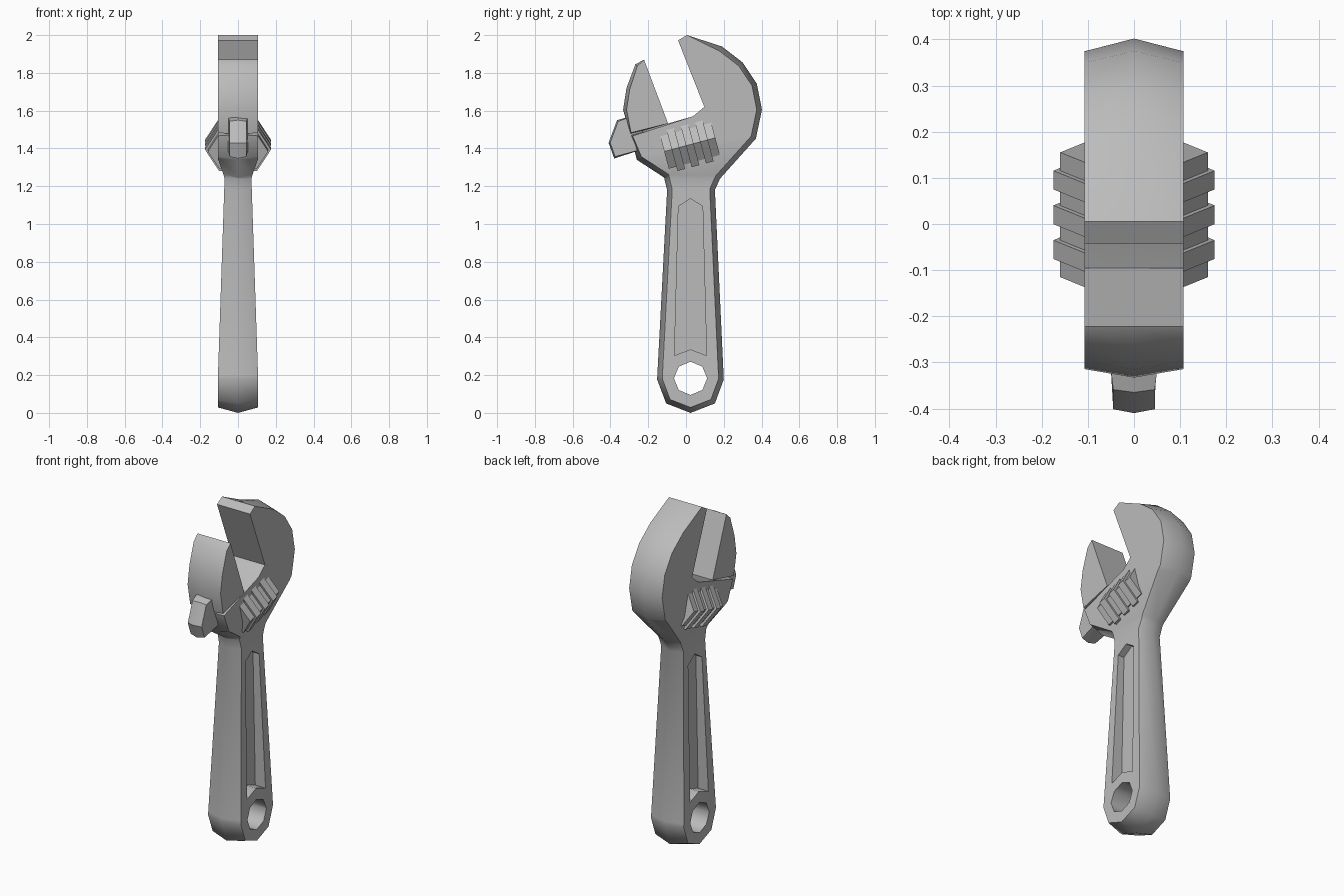
import bpy
import bmesh
import math
from mathutils import Vector, Matrix

cube = bpy.data.objects.get("Cube")
if cube:
    bpy.data.objects.remove(cube, do_unlink=True)

steel = bpy.data.materials.new("grey steel")
steel.use_nodes = True
GREY = (0.5, 0.5, 0.5, 1)
steel.diffuse_color = GREY
steel.node_tree.nodes["Principled BSDF"].inputs["Base Color"].default_value = GREY


def add_object(name, bm, smooth=None):
    bmesh.ops.recalc_face_normals(bm, faces=bm.faces)
    mesh = bpy.data.meshes.new(name)
    bm.to_mesh(mesh)
    bm.free()
    mesh.materials.append(steel)
    obj = bpy.data.objects.new(name, mesh)
    bpy.context.collection.objects.link(obj)
    if smooth:
        select(obj)
        bpy.ops.object.shade_smooth_by_angle(angle=math.radians(smooth))
    return obj


def select(obj):
    bpy.ops.object.select_all(action="DESELECT")
    obj.select_set(True)
    bpy.context.view_layer.objects.active = obj


def inset(outline, depth):
    """Move each point of a counterclockwise outline inward; a third value scales the move."""
    pts = [Vector(p[:2]) for p in outline]
    result = []
    for i, p in enumerate(pts):
        a = (p - pts[i - 1]).normalized()
        b = (pts[(i + 1) % len(pts)] - p).normalized()
        n1, n2 = Vector((-a.y, a.x)), Vector((-b.y, b.x))
        weight = outline[i][2] if len(outline[i]) > 2 else 1
        result.append(p + (n1 + n2) / (1 + n1.dot(n2)) * depth * weight)
    return result


def ridged_plate(outline, depth, half_width, cuts=()):
    """Plate facing +-x whose rim rises to a ridge on the middle plane."""
    bm = bmesh.new()
    small = inset(outline, depth)
    rings = []
    for x, ring in ((-1, small), (0, outline), (1, small)):
        rings.append([bm.verts.new((x, p[0], p[1])) for p in ring])
    count = len(outline)
    for low, high in zip(rings, rings[1:]):
        for i in range(count):
            j = (i + 1) % count
            bm.faces.new((low[i], low[j], high[j], high[i]))
    bm.faces.new(rings[0])
    bm.faces.new(rings[-1])
    for point, normal in cuts:
        bmesh.ops.bisect_plane(bm, geom=bm.verts[:] + bm.edges[:] + bm.faces[:],
                               dist=0.002, plane_co=point, plane_no=normal)
    for v in bm.verts:
        v.co.x *= half_width(v.co.y, v.co.z)
    return bm


def prism(bm, profile, start, end, place):
    """Straight prism; place maps (u, v, distance) to a position."""
    ends = [[bm.verts.new(place(u, v, d)) for u, v in profile] for d in (start, end)]
    for i in range(len(profile)):
        j = (i + 1) % len(profile)
        bm.faces.new((ends[0][i], ends[0][j], ends[1][j], ends[1][i]))
    for ring in ends:
        bm.faces.new(ring)


def carve(target, profile, start, end):
    bm = bmesh.new()
    prism(bm, profile, start, end, lambda u, v, d: (d, u, v))
    cutter = add_object("cutter", bm)
    cutter.hide_render = True
    mod = target.modifiers.new("carve", "BOOLEAN")
    mod.operation = "DIFFERENCE"
    mod.solver = "EXACT"
    mod.object = cutter
    select(target)
    bpy.ops.object.modifier_apply(modifier=mod.name)
    bpy.data.objects.remove(cutter, do_unlink=True)


# Handle and fixed jaw in one forged body
NECK, SLOPE = 1.24, 0.178


def body_width(y, z):
    shoulder = 1.386 + SLOPE * y
    if z <= 0.2:
        return 0.106
    if z <= NECK:
        return 0.106 - 0.035 * (z - 0.2) / (NECK - 0.2)
    if z < shoulder:
        return 0.071 + 0.036 * (z - NECK) / (shoulder - NECK)
    return 0.107


body_outline = [
    (0.024, 0), (0.153, 0.05), (0.2, 0.177), (0.153, 1.18), (0.18, 1.24),
    (0.37, 1.452), (0.402, 1.605), (0.375, 1.743), (0.3, 1.855), (0.19, 1.94),
    (0.005, 2, 0), (-0.042, 1.972, 0), (0.097, 1.62, 0), (0.037, 1.57, 0),
    (-0.296, 1.474, 0.4), (-0.26, 1.34), (-0.116, 1.246), (-0.1, 1.18),
    (-0.153, 0.177), (-0.105, 0.05)]
cuts = [((0, 0, 0.2), (0, 0, 1)), ((0, 0, NECK), (0, 0, 1)),
        ((0, 0, 1.386), (0, -SLOPE, 1))]
body = add_object("handle_and_fixed_jaw",
                  ridged_plate(body_outline, 0.027, body_width, cuts))

# Hanging hole and the recessed panel on each side
hole = [(0.024 + 0.088 * math.sin(k * math.pi / 4),
         0.183 + 0.088 * math.cos(k * math.pi / 4)) for k in range(8)]
carve(body, hole, -0.3, 0.3)
panel = [(0.024, 1.135), (-0.04, 1.093), (-0.061, 0.304),
         (0.024, 0.336), (0.109, 0.304), (0.088, 1.093)]
for side in (-1, 1):
    carve(body, panel, side * 0.036, side * 0.3)
select(body)
bpy.ops.object.shade_smooth_by_angle(angle=math.radians(48))

# Sliding jaw
jaw_outline = [(-0.222, 1.87, 0), (-0.268, 1.845, 0.7), (-0.315, 1.72), (-0.333, 1.605),
               (-0.296, 1.474, 0.4), (-0.095, 1.532, 0)]
add_object("sliding_jaw", ridged_plate(jaw_outline, 0.018, lambda y, z: 0.107), 48)

# Blunt end of the slide that sticks out of the front
end_outline = [(-0.26, 1.58, 0), (-0.365, 1.55), (-0.41, 1.43), (-0.38, 1.347),
               (-0.2, 1.405, 0)]
add_object("slide_end", ridged_plate(
    end_outline, 0.008, lambda y, z: 0.057 if y > -0.33 else 0.045), 30)

# Adjusting screw: six-sided core with three raised threads
AXIS = Matrix.Translation((0, 0.02, 1.42)) @ Matrix.Rotation(math.radians(15), 4, "X")


def screw_section(radius, shoulder=0.1):
    h = (radius - shoulder) * 1.57
    return [(radius, 0), (shoulder, h), (-shoulder, h),
            (-radius, 0), (-shoulder, -h), (shoulder, -h)]


def along_screw(u, v, d):
    return AXIS @ Vector((u, d, v))


screw = bmesh.new()
prism(screw, screw_section(0.16), -0.14, 0.14, along_screw)
for k in (-1, 0, 1):
    prism(screw, screw_section(0.175), k * 0.078 - 0.021, k * 0.078 + 0.021, along_screw)
add_object("adjusting_screw", screw)
